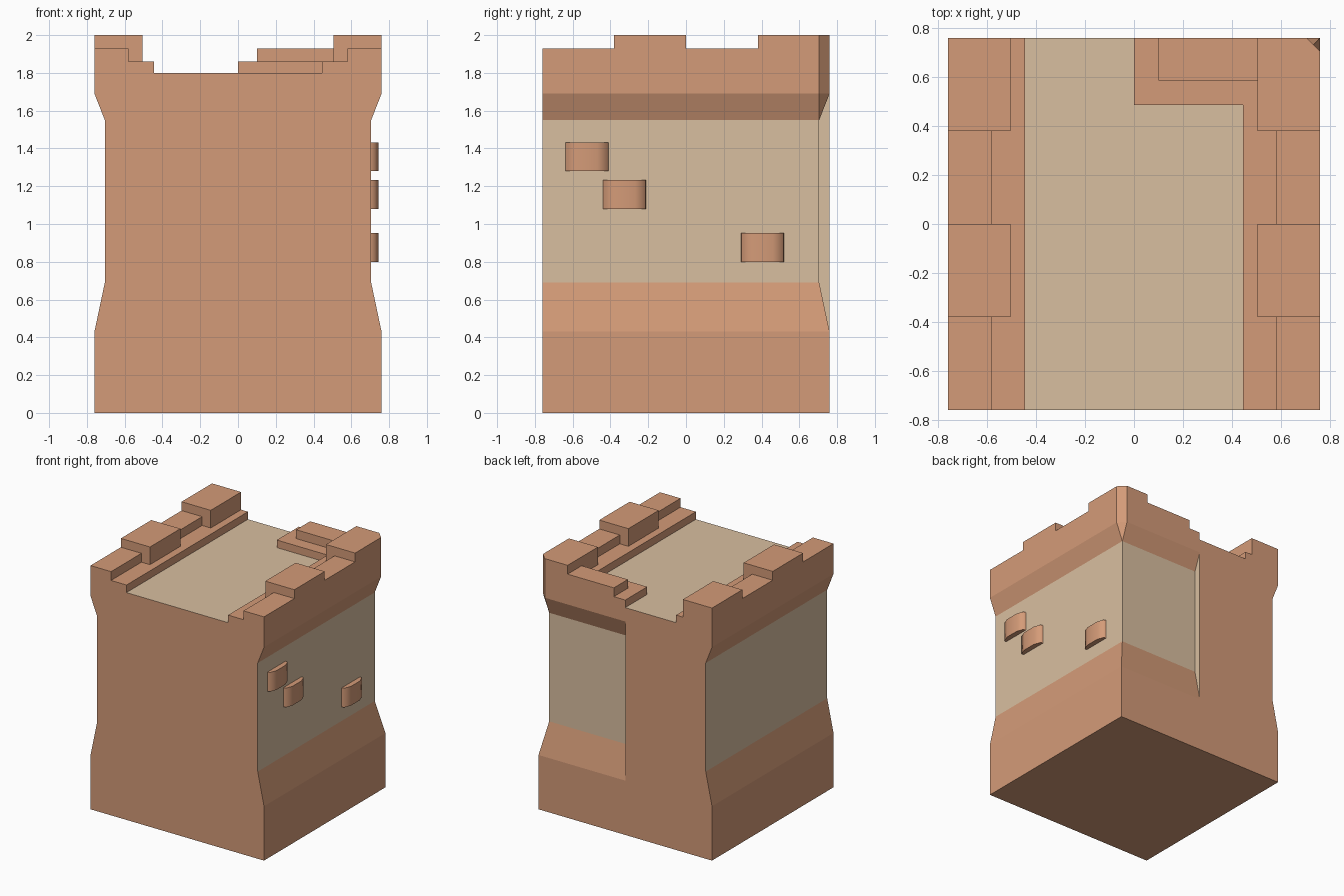
import bpy, bmesh, math
from mathutils import Vector

if "Cube" in bpy.data.objects:
    bpy.data.objects.remove(bpy.data.objects["Cube"])

W, D, FLOOR = 0.76, 0.055, 1.80   # half width, wall inset, roof floor height


def material(name, rgb):
    m = bpy.data.materials.new(name)
    lin = [(c / 255 / 12.92) if c < 10 else ((c / 255 + 0.055) / 1.055) ** 2.4 for c in rgb]
    m.diffuse_color = (*lin, 1)
    m.use_nodes = True
    m.node_tree.nodes["Principled BSDF"].inputs["Base Color"].default_value = m.diffuse_color
    return m


CLAY = material("clay_brown", (212, 155, 120))
SAND = material("sand_tan", (217, 191, 160))


def finish(name, bm, mats):
    bmesh.ops.remove_doubles(bm, verts=bm.verts[:], dist=0.0005)
    bm.normal_update()
    me = bpy.data.meshes.new(name)
    bm.to_mesh(me)
    bm.free()
    for m in mats:
        me.materials.append(m)
    ob = bpy.data.objects.new(name, me)
    bpy.context.collection.objects.link(ob)
    return ob


# Tower body: horizontal sections lofted upward, (height, inset, corner chamfer)
def section(z, d, c):
    x, y = W - d, W - d
    pts = [(-x, -W), (x, -W), (x, y - c), (x - c, y), (0, y), (0, W), (-x, W)]
    return [(px, py, z) for px, py in pts]


bm = bmesh.new()
levels = [(0, 0, 0), (0.43, 0, 0), (0.69, D, 0), (1.55, D, 0), (1.69, 0, D), (FLOOR, 0, D)]
rings = [[bm.verts.new(p) for p in section(*lv)] for lv in levels]
for a, b in zip(rings, rings[1:]):
    for i in range(len(a)):
        j = (i + 1) % len(a)
        bm.faces.new((a[i], a[j], b[j], b[i]))
bm.faces.new(rings[0][::-1])
bm.faces.new(rings[-1])
bmesh.ops.remove_doubles(bm, verts=bm.verts[:], dist=0.0005)
bm.normal_update()
# Recessed walls, the recess end and the roof floor are sand coloured
for f in bm.faces:
    c, n = f.calc_center_median(), f.normal
    wall = 0.7 < c.z < 1.54 and (abs(n.x) > 0.5 or (n.y > 0.5 and c.y < W - 0.02))
    end = n.x > 0.5 and abs(c.x) < 0.01
    f.material_index = int(wall or end or n.z > 0.9)
bmesh.ops.dissolve_limit(bm, angle_limit=0.01, verts=bm.verts[:], edges=bm.edges[:],
                         delimit={'MATERIAL'})
finish("tower_body", bm, [CLAY, SAND])


# Stepped parapets: a height map over rectangles (x0, x1, y0, y1, top)
def parapet(name, rects, chamfer=False):
    xs = sorted({v for r in rects for v in r[:2]})
    ys = sorted({v for r in rects for v in r[2:4]})

    def height(i, j):
        if not (0 <= i < len(xs) - 1 and 0 <= j < len(ys) - 1):
            return FLOOR
        x, y = (xs[i] + xs[i + 1]) / 2, (ys[j] + ys[j + 1]) / 2
        return max([FLOOR] + [r[4] for r in rects if r[0] < x < r[1] and r[2] < y < r[3]])

    bm = bmesh.new()
    for i in range(len(xs) - 1):
        for j in range(len(ys) - 1):
            h = height(i, j)
            if h <= FLOOR:
                continue
            q = [(xs[i], ys[j]), (xs[i + 1], ys[j]), (xs[i + 1], ys[j + 1]), (xs[i], ys[j + 1])]
            bm.faces.new([bm.verts.new((*p, h)) for p in q])
            for k, (di, dj) in enumerate([(0, -1), (1, 0), (0, 1), (-1, 0)]):
                low = height(i + di, j + dj)
                if low < h:
                    a, b = q[k], q[(k + 1) % 4]
                    bm.faces.new([bm.verts.new(p) for p in
                                  ((*a, low), (*b, low), (*b, h), (*a, h))])
    bmesh.ops.remove_doubles(bm, verts=bm.verts[:], dist=0.0005)
    if chamfer:   # slice off the back corner and close it
        bmesh.ops.bisect_plane(bm, geom=bm.verts[:] + bm.edges[:] + bm.faces[:], dist=1e-5,
                               plane_co=(W, W - D, 0), plane_no=(1, 1, 0), clear_outer=True)
        bm.faces.new([bm.verts.new(p) for p in ((W, W - D, FLOOR), (W - D, W, FLOOR),
                                                (W - D, W, 2), (W, W - D, 2))])
        bmesh.ops.remove_doubles(bm, verts=bm.verts[:], dist=0.0005)
    bmesh.ops.dissolve_limit(bm, angle_limit=0.01, verts=bm.verts[:], edges=bm.edges[:])
    finish(name, bm, [CLAY])


side = [(0.445, W, -W, W, 1.86), (0.58, W, -W, W, 1.93),
        (0.505, W, -0.38, 0, 2.0), (0.505, W, 0.38, W, 2.0)]
wing = [(0, W, 0.485, W, 1.86), (0.10, W, 0.585, W, 1.93)]
parapet("left_parapet", [(-b, -a, c, d, h) for a, b, c, d, h in side])
parapet("right_parapet", side + wing, chamfer=True)

# Raised bricks with rounded ends on the right wall
profile = [(0, -0.005), (0.005, 0.02), (0.06, 0.04), (0.17, 0.04), (0.225, 0.02), (0.23, -0.005)]
for n, (y, z) in enumerate([(-0.64, 1.28), (-0.44, 1.08), (0.29, 0.80)]):
    bm = bmesh.new()
    lo, hi = ([bm.verts.new((W - D + px, y + py, h)) for py, px in profile]
              for h in (z, z + 0.152))
    for i in range(len(profile)):
        j = (i + 1) % len(profile)
        bm.faces.new((lo[i], lo[j], hi[j], hi[i]))
    bm.faces.new(lo)
    bm.faces.new(hi)
    bmesh.ops.recalc_face_normals(bm, faces=bm.faces[:])
    ob = finish(f"wall_brick_{n + 1}", bm, [CLAY])
    bpy.context.view_layer.objects.active = ob
    ob.select_set(True)
    bpy.ops.object.shade_smooth_by_angle(angle=math.radians(60))
    ob.select_set(False)
